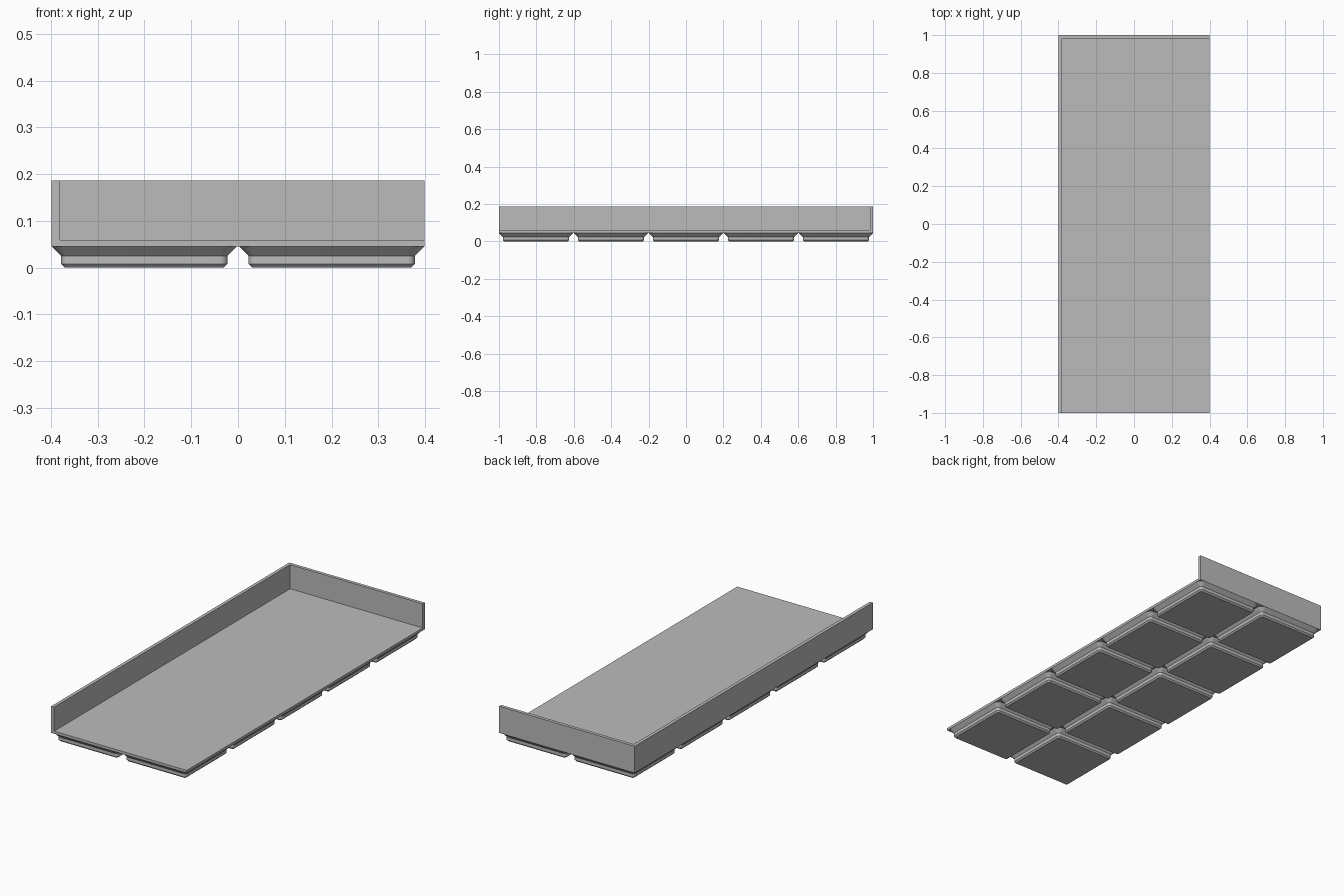
import bpy, bmesh, math

old = bpy.data.objects.get("Cube")
if old:
    bpy.data.objects.remove(old, do_unlink=True)

MM = 2 / 209.5            # one design unit in scene units
PITCH = 42 * MM
HX, HY = 41.75 * MM, 1.0  # half width and half length
FOOT_H = 4.75 * MM
FLOOR_Z, TOP_Z, WALL = 0.059, 0.187, 0.0175

grey = bpy.data.materials.new("light_grey")
grey.use_nodes = True
colour = (0.5, 0.5, 0.5, 1)
grey.diffuse_color = colour
grey.node_tree.nodes["Principled BSDF"].inputs["Base Color"].default_value = colour


def finish(name, bm):
    bmesh.ops.recalc_face_normals(bm, faces=bm.faces)
    mesh = bpy.data.meshes.new(name)
    bm.to_mesh(mesh)
    bm.free()
    mesh.materials.append(grey)
    obj = bpy.data.objects.new(name, mesh)
    bpy.context.collection.objects.link(obj)
    return obj


def rounded_square(bm, half, radius, z, steps=8):
    """Ring of vertices around a square with rounded corners."""
    ring = []
    for corner in range(4):
        mid = math.pi / 4 + corner * math.pi / 2
        cx = math.copysign(half - radius, math.cos(mid))
        cy = math.copysign(half - radius, math.sin(mid))
        for i in range(steps + 1):
            a = (corner + i / steps) * math.pi / 2
            ring.append(bm.verts.new((cx + radius * math.cos(a),
                                      cy + radius * math.sin(a), z)))
    return ring


# Tray: one L-shaped wall on the back and right, joined to the floor slab
bm = bmesh.new()
xi, yi = -HX + WALL, HY - WALL


def loop(points, z):
    return [bm.verts.new((x, y, z)) for x, y in points]


outer = [(-HX, -HY), (HX, -HY), (HX, HY), (-HX, HY)]
floor = [(xi, -HY), (HX, -HY), (HX, yi), (xi, yi)]
base = loop(outer, FOOT_H)
bm.faces.new(base)
inner = loop(floor, FLOOR_Z)
bm.faces.new(inner)
wall_plan = [(-HX, -HY), (xi, -HY), (xi, yi), (HX, yi), (HX, HY), (-HX, HY)]
rim = loop(wall_plan, TOP_Z)
bm.faces.new(rim)
bm.faces.new((rim[1], rim[2], inner[3], inner[0]))            # inside of side wall
bm.faces.new((rim[2], rim[3], inner[2], inner[3]))            # inside of back wall
bm.faces.new((base[0], base[1], inner[1], inner[0], rim[1], rim[0]))  # front end
bm.faces.new((base[1], base[2], rim[4], rim[3], inner[2], inner[1]))  # left end
bm.faces.new((base[2], base[3], rim[5], rim[4]))              # outside of back
bm.faces.new((base[3], base[0], rim[0], rim[5]))              # outside of side
finish("tray", bm)

# Foot: stepped profile with rounded corners (half size, corner radius, height)
profile = [(17.8, 0.8, 0), (18.6, 1.6, 0.8), (18.6, 1.6, 2.6), (20.75, 3.75, 4.75)]
bm = bmesh.new()
rings = [rounded_square(bm, h * MM, r * MM, z * MM) for h, r, z in profile]
bm.faces.new(rings[0])
for low, high in zip(rings, rings[1:]):
    for i in range(len(low)):
        j = (i + 1) % len(low)
        bm.faces.new((low[i], low[j], high[j], high[i]))
bm.faces.new(rings[-1])
foot = finish("foot", bm)
bpy.ops.object.select_all(action="DESELECT")
foot.select_set(True)
bpy.context.view_layer.objects.active = foot
bpy.ops.object.shade_smooth_by_angle(angle=math.radians(30))

# Two columns of five feet
for col in range(2):
    for row in range(5):
        part = foot
        if col or row:
            part = foot.copy()
            bpy.context.collection.objects.link(part)
        part.name = f"foot_{col + 1}_{row + 1}"
        part.location = ((col - 0.5) * PITCH, (row - 2) * PITCH, 0)
